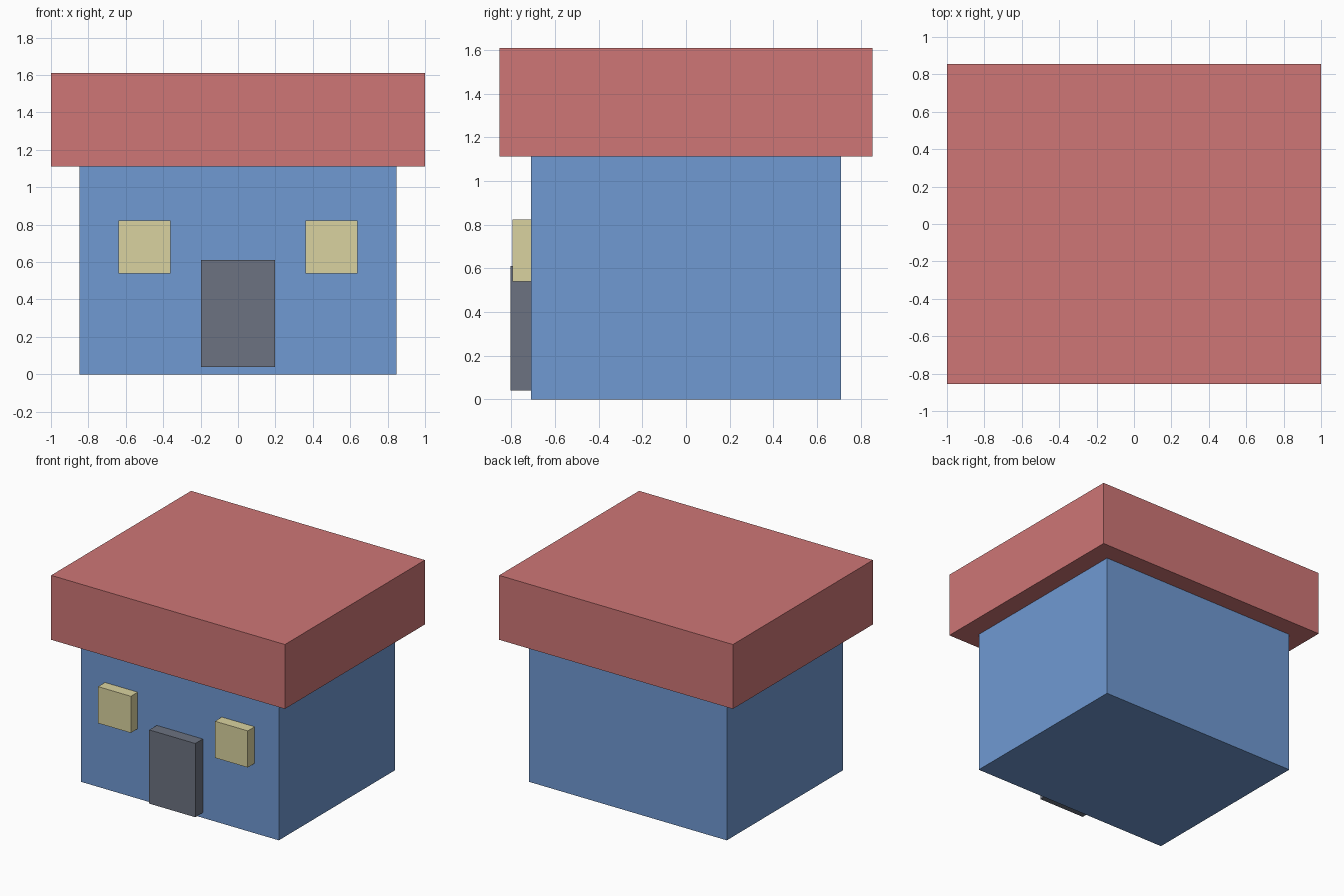
import bpy

if "Cube" in bpy.data.objects:
    bpy.data.objects.remove(bpy.data.objects["Cube"])


def material(name, color):
    mat = bpy.data.materials.new(name)
    mat.diffuse_color = (*color, 1.0)
    mat.use_nodes = True
    mat.node_tree.nodes["Principled BSDF"].inputs["Base Color"].default_value = mat.diffuse_color
    return mat


def box(name, low, high, mat):
    """Add a box spanning two opposite corners."""
    center = [(a + b) / 2 for a, b in zip(low, high)]
    bpy.ops.mesh.primitive_cube_add(size=1, location=center)
    obj = bpy.context.object
    obj.name = name
    obj.scale = [b - a for a, b in zip(low, high)]
    bpy.ops.object.transform_apply(location=False, rotation=False, scale=True)
    obj.data.materials.append(mat)
    return obj


blue = material("wall_blue", (0.16, 0.32, 0.65))
red = material("roof_red", (0.62, 0.18, 0.18))
yellow = material("window_yellow", (0.70, 0.65, 0.35))
grey = material("door_grey", (0.15, 0.17, 0.22))

WALL_Y = 0.711      # half depth of the walls
WALL_TOP = 1.112
INSET = 0.05        # how far door and windows sink into the wall

# Walls and overhanging flat roof
box("walls", (-0.847, -WALL_Y, 0), (0.847, WALL_Y, WALL_TOP), blue)
box("roof", (-1, -0.855, WALL_TOP), (1, 0.855, 1.61), red)

# Door, raised slightly above the ground
box("door", (-0.197, -0.803, 0.04), (0.197, -WALL_Y + INSET, 0.61), grey)

# Pair of windows either side of the door
for side, x in (("left", -0.5), ("right", 0.5)):
    box(f"{side}_window", (x - 0.14, -0.795, 0.54),
        (x + 0.14, -WALL_Y + INSET, 0.823), yellow)
